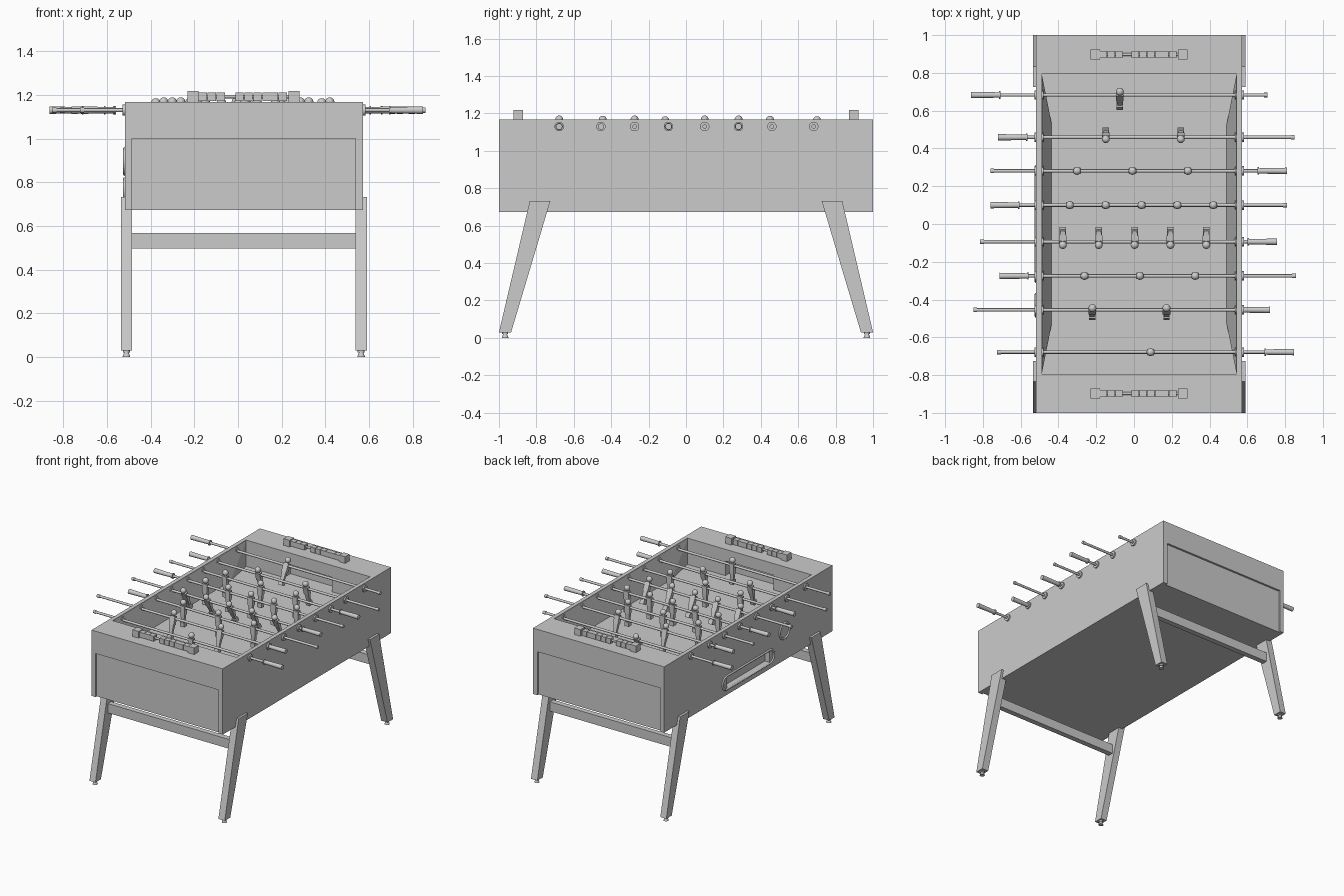
import bpy, bmesh, math
from mathutils import Vector, Matrix

if "Cube" in bpy.data.objects:
    bpy.data.objects.remove(bpy.data.objects["Cube"], do_unlink=True)

grey = bpy.data.materials.new("plain grey")
grey.use_nodes = True
grey.diffuse_color = (0.6, 0.6, 0.6, 1)
grey.node_tree.nodes["Principled BSDF"].inputs["Base Color"].default_value = (0.6, 0.6, 0.6, 1)


def finish(name, bm, smooth=False):
    bmesh.ops.recalc_face_normals(bm, faces=bm.faces)
    me = bpy.data.meshes.new(name)
    bm.to_mesh(me)
    bm.free()
    ob = bpy.data.objects.new(name, me)
    bpy.context.collection.objects.link(ob)
    me.materials.append(grey)
    if smooth:
        bpy.ops.object.select_all(action='DESELECT')
        ob.select_set(True)
        bpy.context.view_layer.objects.active = ob
        bpy.ops.object.shade_smooth_by_angle(angle=math.radians(40))
    return ob


def add_box(bm, x, y, z):
    """Box from (min, max) pairs."""
    mid = Vector([(a + b) / 2 for a, b in (x, y, z)])
    size = Vector([b - a for a, b in (x, y, z)])
    return bmesh.ops.create_cube(bm, size=1, matrix=Matrix.LocRotScale(mid, None, size))['verts']


def add_rod(bm, a, b, r1, r2=None, sides=16):
    a, b = Vector(a), Vector(b)
    rot = (b - a).to_track_quat('Z', 'Y')
    bmesh.ops.create_cone(bm, cap_ends=True, segments=sides, radius1=r1,
                          radius2=r1 if r2 is None else r2, depth=(b - a).length,
                          matrix=Matrix.LocRotScale((a + b) / 2, rot, None))


def box(name, x, y, z):
    bm = bmesh.new()
    add_box(bm, x, y, z)
    return finish(name, bm)


def prism(name, a, b):
    """Solid between two matching outlines."""
    bm = bmesh.new()
    va, vb = [bm.verts.new(p) for p in a], [bm.verts.new(p) for p in b]
    bm.faces.new(va)
    bm.faces.new(vb)
    for i in range(len(a)):
        j = (i + 1) % len(a)
        bm.faces.new((va[i], va[j], vb[j], vb[i]))
    return finish(name, bm)


def cut(target, cutter):
    mod = target.modifiers.new("cut", 'BOOLEAN')
    mod.operation, mod.object, mod.solver = 'DIFFERENCE', cutter, 'EXACT'
    bpy.context.view_layer.objects.active = target
    bpy.ops.object.modifier_apply(modifier=mod.name)
    bpy.data.objects.remove(cutter, do_unlink=True)


LEFT, RIGHT, MID = -0.518, 0.573, 0.0275
BOTTOM, TOP, FLOOR, ROD_Z = 0.673, 1.168, 0.97, 1.13
IN_L, IN_R, IN_Y = -0.488, 0.543, 0.793

# Cabinet with playing well, recessed end panels and goal mouths
cabinet = box("cabinet", (LEFT, RIGHT), (-1, 1), (BOTTOM, TOP))
cut(cabinet, box("well_cutter", (IN_L, IN_R), (-IN_Y, IN_Y), (FLOOR, 1.3)))
for s in (-1, 1):
    cut(cabinet, box("panel_cutter", (-0.486, 0.537), sorted((s * 0.985, s * 1.1)), (0.6, 1.0)))
    cut(cabinet, box("goal_cutter", (MID - 0.2, MID + 0.2), sorted((s * 0.75, s * 0.87)), (FLOOR, 1.08)))

# Sloping banks along both sides of the field
for name, wall, d in (("left_bank", IN_R, -1), ("right_bank", IN_L, 1)):
    bm = bmesh.new()
    ends = [bm.verts.new((wall, s * IN_Y, FLOOR + 0.001)) for s in (-1, 1)]
    toe = [bm.verts.new((wall + d * 0.052, s * 0.53, FLOOR + 0.001)) for s in (-1, 1)]
    top = [bm.verts.new((wall, s * IN_Y, TOP - 0.01)) for s in (-1, 1)]
    for f in ((ends[0], toe[0], top[0]), (ends[1], top[1], toe[1]),
              (toe[0], toe[1], top[1], top[0]), (ends[0], top[0], top[1], ends[1]),
              (ends[0], ends[1], toe[1], toe[0])):
        bm.faces.new(f)
    finish(name, bm)

# Splayed legs, feet and cross bars
for s, end in ((-1, "front"), (1, "back")):
    outline = [(s * 1.0, 0.03), (s * 0.935, 0.03), (s * 0.725, 0.733), (s * 0.835, 0.733)]
    for side, x0, x1 in (("right", -0.536, -0.486), ("left", 0.537, 0.59)):
        prism(f"{end}_{side}_leg", [(x0, y, z) for y, z in outline], [(x1, y, z) for y, z in outline])
        bm = bmesh.new()
        xm = (x0 + x1) / 2
        add_rod(bm, (xm, s * 0.967, 0), (xm, s * 0.967, 0.022), 0.018, 0.01)
        add_rod(bm, (xm, s * 0.967, 0.02), (xm, s * 0.967, 0.035), 0.016)
        finish(f"{end}_{side}_foot", bm, True)
    box(f"{end}_cross_bar", (-0.486, 0.537), sorted((s * 0.812, s * 0.852)), (0.497, 0.567))

# Score counters on both end ledges
for s, end in ((-1, "front"), (1, "back")):
    bm = bmesh.new()
    y = s * 0.897
    for x in (-0.23, 0.232):
        add_box(bm, (x, x + 0.05), (y - 0.026, y + 0.026), (TOP, 1.218))
    add_rod(bm, (-0.2, y, 1.192), (0.25, y, 1.192), 0.008)
    for x0, n in ((-0.18, 3), (-0.012, 4), (0.145, 2)):
        for i in range(n):
            x = x0 + i * 0.041
            add_box(bm, (x, x + 0.038), (y - 0.019, y + 0.019), (1.173, 1.211))
    finish(f"{end}_score_counter", bm)


def add_player(bm, x, y, tilt):
    verts_before = set(bm.verts)
    bmesh.ops.create_uvsphere(bm, u_segments=16, v_segments=10, radius=0.021,
                              matrix=Matrix.Translation((0, 0, 0.038)))
    add_rod(bm, (0, 0, 0.005), (0, 0, 0.026), 0.011)
    add_box(bm, (-0.02, 0.02), (-0.014, 0.014), (-0.045, 0.016))
    legs = add_box(bm, (-0.017, 0.017), (-0.012, 0.012), (-0.11, -0.045))
    for v in legs:
        if v.co.z < -0.1:
            v.co.x *= 0.7
            v.co.y *= 0.7
    add_box(bm, (-0.017, 0.017), (-0.017, 0.017), (-0.14, -0.108))
    mat = Matrix.Translation((x, y, ROD_Z)) @ Matrix.Rotation(math.radians(tilt), 4, 'X')
    for v in set(bm.verts) - verts_before:
        v.co = mat @ v.co


# Rods: y, right end x, handle side, player count, player centre, spacing, tilt
rods = [(0.683, -0.862, -1, 1, -0.075, 0, -27), (0.459, -0.719, -1, 2, 0.049, 0.397, 15),
        (0.281, -0.761, 1, 3, -0.008, 0.293, 0), (0.1, -0.761, -1, 5, 0.04, 0.19, 0),
        (-0.094, -0.814, 1, 5, 0.003, 0.19, 27), (-0.275, -0.713, -1, 3, 0.031, 0.293, 0),
        (-0.455, -0.851, 1, 2, -0.024, 0.392, -15), (-0.678, -0.724, 1, 1, 0.088, 0, 0)]
for k, (y, x0, side, count, centre, gap, tilt) in enumerate(rods, 1):
    x1 = x0 + 1.57
    bm = bmesh.new()
    add_rod(bm, (x0, y, ROD_Z), (x1, y, ROD_Z), 0.009)
    plain = x1 if side < 0 else x0
    add_rod(bm, (plain, y, ROD_Z), (plain + side * 0.02, y, ROD_Z), 0.012)
    finish(f"rod_{k}", bm, True)

    bm = bmesh.new()
    tip = x0 if side < 0 else x1
    add_rod(bm, (tip, y, ROD_Z), (tip - side * 0.15, y, ROD_Z), 0.017, 0.014)
    add_rod(bm, (tip - side * 0.148, y, ROD_Z), (tip - side * 0.154, y, ROD_Z), 0.02)
    finish(f"handle_{k}", bm, True)

    bm = bmesh.new()
    for a, b in ((LEFT - 0.01, IN_L + 0.008), (IN_R - 0.008, RIGHT + 0.01)):
        add_rod(bm, (a, y, ROD_Z), (b, y, ROD_Z), 0.025, sides=20)
    finish(f"bearings_{k}", bm, True)

    bm = bmesh.new()
    for i in range(count):
        add_player(bm, centre + (i - (count - 1) / 2) * gap, y, tilt)
    finish(f"players_{k}", bm, True)


def trim_ring(name, y, z, half, radius):
    """Raised stadium outline on the right side wall."""
    curve = bpy.data.curves.new(name, 'CURVE')
    curve.dimensions = '3D'
    curve.bevel_depth, curve.bevel_resolution = 0.008, 2
    spline = curve.splines.new('POLY')
    n = 32
    spline.points.add(n - 1)
    for i, p in enumerate(spline.points):
        a = 2 * math.pi * (i + 0.5) / n
        shift = math.copysign(half, math.cos(a))
        p.co = (LEFT, y + shift + radius * math.cos(a), z + radius * math.sin(a), 1)
    spline.use_cyclic_u = True
    ob = bpy.data.objects.new(name, curve)
    bpy.context.collection.objects.link(ob)
    curve.materials.append(grey)


# Ball return slot and ball entry cup on the right side
trim_ring("ball_return_rim", 0, 0.765, 0.255, 0.05)
trim_ring("ball_entry_rim", -0.43, 0.895, 0, 0.058)
for name, ys, zs in (("ball_return_slot", (-0.255, 0.255), (0.722, 0.808)),):
    cut(cabinet, box(name, (LEFT - 0.1, LEFT + 0.04), ys, zs))
